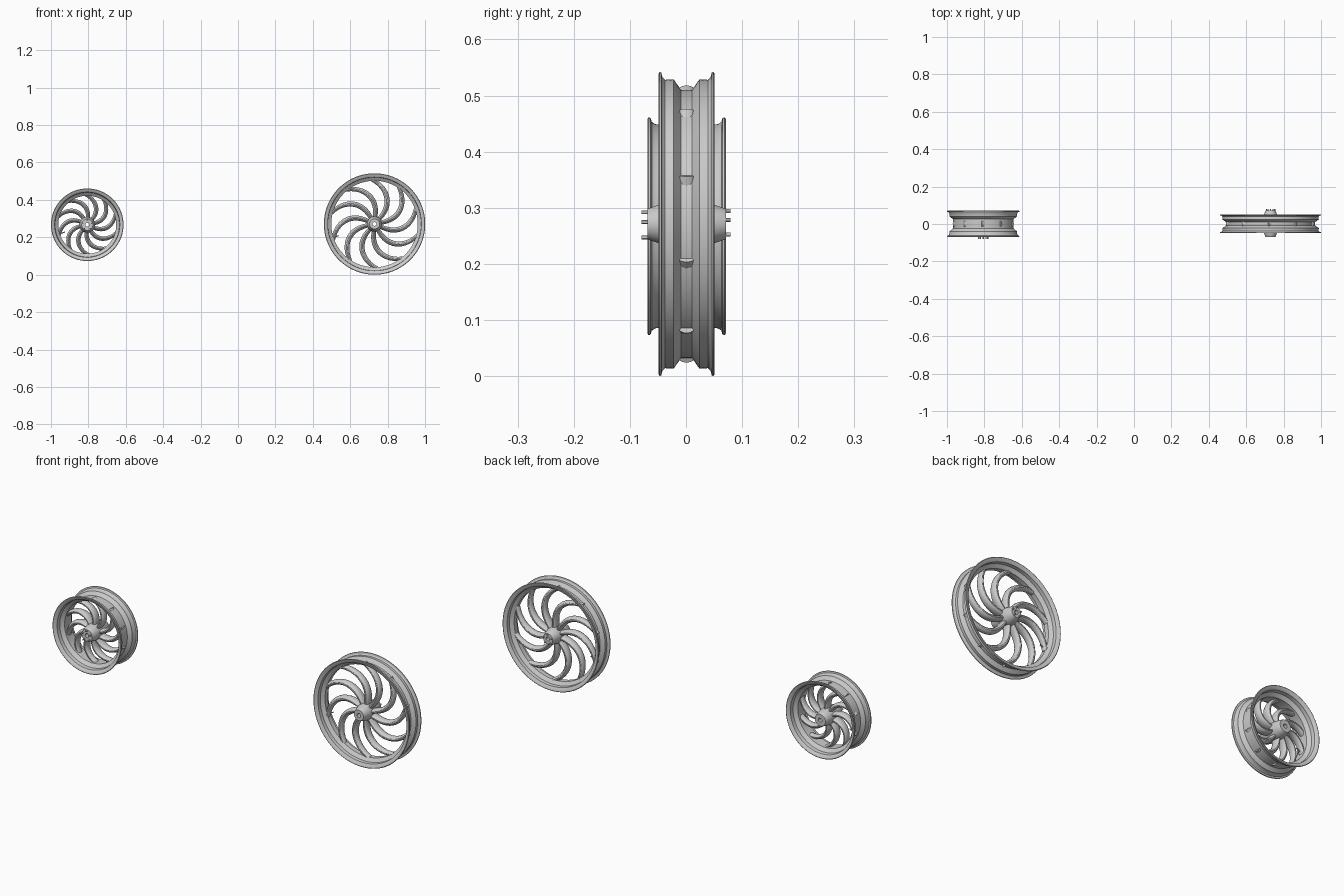
import bpy, bmesh, math
from mathutils import Vector

cube = bpy.data.objects.get("Cube")
if cube:
    bpy.data.objects.remove(cube, do_unlink=True)

metal = bpy.data.materials.new("light grey metal")
metal.use_nodes = True
GREY = (0.6, 0.6, 0.6, 1)
metal.diffuse_color = GREY
metal.node_tree.nodes["Principled BSDF"].inputs["Base Color"].default_value = GREY


def finish(bm, name, centre, angle=30):
    bmesh.ops.recalc_face_normals(bm, faces=bm.faces)
    mesh = bpy.data.meshes.new(name)
    bm.to_mesh(mesh)
    bm.free()
    mesh.materials.append(metal)
    ob = bpy.data.objects.new(name, mesh)
    ob.location = centre
    bpy.context.collection.objects.link(ob)
    bpy.ops.object.select_all(action="DESELECT")
    ob.select_set(True)
    bpy.context.view_layer.objects.active = ob
    bpy.ops.object.shade_smooth_by_angle(angle=math.radians(angle))
    return ob


def bridge(bm, a, b):
    n = len(a)
    for i in range(n):
        j = (i + 1) % n
        bm.faces.new((a[i], a[j], b[j], b[i]))


def polar(r, angle, y):
    return Vector((r * math.cos(angle), y, r * math.sin(angle)))


def lathe(name, half, centre, segments=96):
    """Mirror half a (y, radius) outline across y = 0 and spin it about y."""
    loop = half + [(-y, r) for y, r in reversed(half)]
    bm = bmesh.new()
    rings = [[bm.verts.new(polar(r, math.tau * s / segments, y)) for y, r in loop]
             for s in range(segments)]
    for s in range(segments):
        bridge(bm, rings[s], rings[(s + 1) % segments])
    return finish(bm, name, centre)


def spokes(name, centre, count, r0, r1, sweep, width, depth, phase):
    """Curved, tapering spokes with an oval section."""
    bm = bmesh.new()
    steps, sides = 18, 14
    for k in range(count):
        start = phase + math.tau * k / count

        def path(t):
            return polar(r0 + (r1 - r0) * t, start + sweep * t * t, 0)

        rings = []
        for i in range(steps + 1):
            t = i / steps
            tangent = (path(t + 0.01) - path(t - 0.01)).normalized()
            across = tangent.cross(Vector((0, 1, 0)))
            w = width * (0.75 + 0.25 * math.sin(math.pi * t)) / 2
            d = depth * (1 - 0.4 * t) / 2
            rings.append([bm.verts.new(path(t) + across * w * math.cos(a)
                                       + Vector((0, d * math.sin(a), 0)))
                          for a in (math.tau * s / sides for s in range(sides))])
        for a, b in zip(rings, rings[1:]):
            bridge(bm, a, b)
        bm.faces.new(rings[0])
        bm.faces.new(rings[-1])
    return finish(bm, name, centre)


def rod(bm, start, end, radius, sides=12):
    axis = end - start
    matrix = axis.to_track_quat("Z", "Y").to_matrix().to_4x4()
    matrix.translation = (start + end) / 2
    bmesh.ops.create_cone(bm, cap_ends=True, segments=sides, radius1=radius,
                          radius2=radius, depth=axis.length, matrix=matrix)


def bolts(name, centre, y0, y1, ring, count=5):
    bm = bmesh.new()
    for k in range(count):
        a = math.pi / 2 + math.tau * k / count
        rod(bm, polar(ring, a, y0), polar(ring, a, y1), 0.0035)
    return finish(bm, name, centre)


def valve(name, centre, r, angle):
    bm = bmesh.new()
    rod(bm, polar(r, angle, 0), polar(r - 0.035, angle, 0), 0.003)
    return finish(bm, name, centre)


# Large narrow wheel
big = Vector((0.73, 0.001, 0.271))
lathe("large_rim", [
    (0.010, 0.239), (0.023, 0.258), (0.038, 0.257), (0.043, 0.262),
    (0.045, 0.270), (0.048, 0.271), (0.050, 0.268), (0.047, 0.258),
    (0.042, 0.250), (0.024, 0.249), (0.012, 0.231)], big, 128)
spokes("large_spokes", big, 10, 0.022, 0.238, 0.8, 0.028, 0.05, 0.2)
lathe("large_hub", [
    (0.045, 0.010), (0.070, 0.010), (0.070, 0.027), (0.068, 0.028),
    (0.050, 0.034), (0.030, 0.040), (0.012, 0.041)], big, 48)
bolts("large_rear_bolts", big, 0.068, 0.078, 0.023)
valve("large_valve", big, 0.238, math.radians(198))

# Small wide wheel
small = Vector((-0.806, 0.001, 0.267))
lathe("small_rim", [
    (0.025, 0.163), (0.040, 0.180), (0.056, 0.182), (0.062, 0.186),
    (0.064, 0.193), (0.068, 0.194), (0.070, 0.191), (0.067, 0.182),
    (0.060, 0.174), (0.041, 0.172), (0.027, 0.155)], small, 128)
spokes("small_spokes", small, 10, 0.022, 0.162, 0.8, 0.024, 0.055, 0.2)
lathe("small_hub", [
    (0.045, 0.010), (0.068, 0.010), (0.068, 0.030), (0.065, 0.032),
    (0.045, 0.037), (0.025, 0.041), (0.012, 0.042)], small, 48)
bolts("small_front_bolts", small, -0.066, -0.080, 0.025)
valve("small_valve", small, 0.160, math.radians(198))
